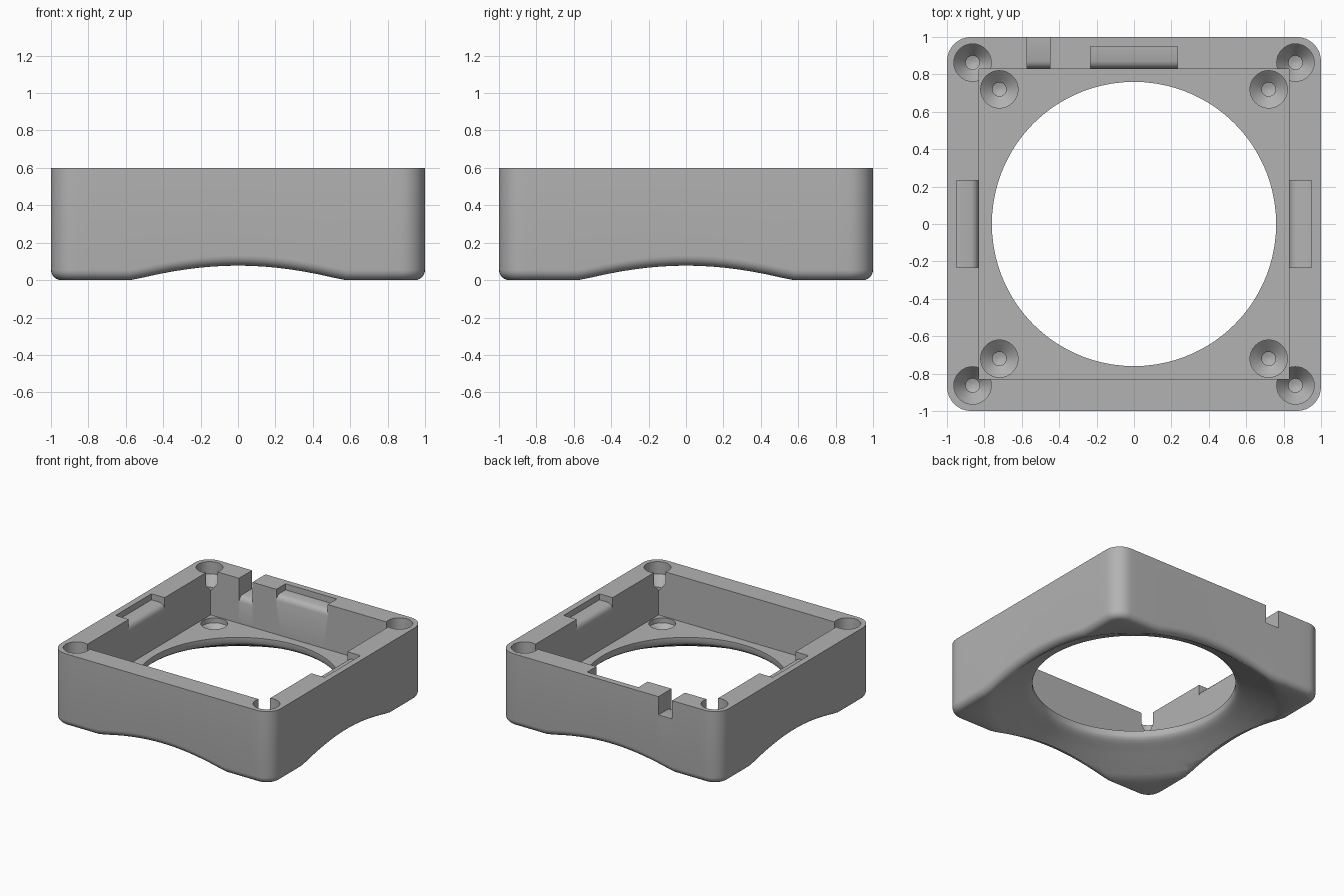
import bpy, bmesh, math
from mathutils import Matrix, Vector

cube = bpy.data.objects.get("Cube")
if cube:
    bpy.data.objects.remove(cube, do_unlink=True)

HEIGHT, FLOOR, POCKET = 0.6, 0.23, 0.83
CORNER, FILLET, BORE = 0.13, 0.055, 0.76
# Flared bore: radius and height from the floor to the underside
BELL = [(BORE, 0.19), (0.768, 0.175), (0.785, 0.16), (0.81, 0.145),
        (0.85, 0.127), (0.9, 0.101), (0.95, 0.075), (1.0, 0.05), (1.05, 0.025), (1.1, 0.0)]

grey = bpy.data.materials.new("plain grey")
grey.use_nodes = True
colour = (0.45, 0.45, 0.45, 1)
grey.diffuse_color = colour
grey.node_tree.nodes["Principled BSDF"].inputs["Base Color"].default_value = colour


def make_object(name, bm):
    bmesh.ops.recalc_face_normals(bm, faces=bm.faces)
    mesh = bpy.data.meshes.new(name)
    bm.to_mesh(mesh)
    bm.free()
    mesh.materials.append(grey)
    obj = bpy.data.objects.new(name, mesh)
    bpy.context.collection.objects.link(obj)
    return obj


def rounded_square(inset, arc=8, side=24):
    """Outline of the body, pulled in by inset."""
    pts, c, r = [], 1 - CORNER, CORNER - inset
    for q in range(4):
        turn = Matrix.Rotation(q * math.pi / 2, 2)
        for k in range(arc + 1):
            a = k / arc * math.pi / 2
            pts.append(turn @ Vector((c + r * math.cos(a), c + r * math.sin(a))))
        for k in range(1, side):
            pts.append(turn @ Vector((c - 2 * c * k / side, c + r)))
    return pts


def bell_height(r):
    for (r0, z0), (r1, z1) in zip(BELL, BELL[1:]):
        if r <= r1:
            return z0 + (z1 - z0) * (r - r0) / (r1 - r0)
    return 0.0


def build_body():
    """Loft rings: outer wall, underside, bore, floor, pocket wall."""
    inner = rounded_square(FILLET)
    low = [bell_height(p.length) for p in inner]
    rings = [[(p.x, p.y, HEIGHT) for p in rounded_square(0)]]
    for k in range(7):
        a = k / 6 * math.pi / 2
        outline = rounded_square(FILLET * (1 - math.cos(a)))
        rings.append([(p.x, p.y, z + FILLET * (1 - math.sin(a))) for p, z in zip(outline, low)])
    for r, _ in reversed(BELL):
        ring = []
        for p in inner:
            q = p * min(1, r / p.length)
            ring.append((q.x, q.y, bell_height(q.length)))
        rings.append(ring)
    rings.append([(*(p * BORE / p.length), FLOOR) for p in inner])
    for z in (FLOOR, HEIGHT):
        rings.append([(*(p * POCKET / max(abs(p.x), abs(p.y))), z) for p in inner])
    bm = bmesh.new()
    loops = [[bm.verts.new(co) for co in ring] for ring in rings]
    n = len(inner)
    for a, b in zip(loops, loops[1:] + loops[:1]):
        for i in range(n):
            j = (i + 1) % n
            bm.faces.new((a[i], a[j], b[j], b[i]))
    bmesh.ops.remove_doubles(bm, verts=bm.verts, dist=0.0005)
    bmesh.ops.dissolve_degenerate(bm, edges=bm.edges, dist=0.0005)
    return make_object("fan_housing", bm)


def screw_cutter(name, x, y, profile, sides=32):
    """Turn a (radius, height) profile into a closed screw seat."""
    bm = bmesh.new()
    loops = [[bm.verts.new((x + r * math.cos(2 * math.pi * k / sides),
                            y + r * math.sin(2 * math.pi * k / sides), z))
              for k in range(sides)] for r, z in profile]
    for a, b in zip(loops, loops[1:]):
        for i in range(sides):
            j = (i + 1) % sides
            bm.faces.new((a[i], a[j], b[j], b[i]))
    bm.faces.new(loops[0])
    bm.faces.new(loops[-1])
    return make_object(name, bm)


def notch_cutter(name, section, x0, x1, turn=0):
    """Extrude a (depth, height) section along the rim, then turn it to a side."""
    bm = bmesh.new()
    face = bm.faces.new([bm.verts.new((x0, y, z)) for y, z in section])
    out = bmesh.ops.extrude_face_region(bm, geom=[face])["geom"]
    moved = [v for v in out if isinstance(v, bmesh.types.BMVert)]
    bmesh.ops.translate(bm, verts=moved, vec=(x1 - x0, 0, 0))
    bm.transform(Matrix.Rotation(turn, 4, "Z"))
    return make_object(name, bm)


def cut(body, cutter):
    cutter.hide_render = True
    mod = body.modifiers.new("cut", "BOOLEAN")
    mod.operation, mod.solver, mod.object = "DIFFERENCE", "EXACT", cutter
    bpy.ops.object.modifier_apply(modifier=mod.name)
    bpy.data.objects.remove(cutter, do_unlink=True)


def seat(top, wall, cone, tip):
    """Countersunk screw seat profile."""
    return [(0.1, top + 0.05), (0.1, wall), (0.037, cone), (0.037, tip), (0.01, tip - 0.01)]


def rim_section(outer, z):
    """Flat rim recess that rolls down into the pocket."""
    return [(outer, 0.7), (outer, z), (0.87, z), (0.85, z - 0.008),
            (0.837, z - 0.022), (0.829, z - 0.045), (0.8, z - 0.045), (0.8, 0.7)]


housing = build_body()
bpy.context.view_layer.objects.active = housing
housing.select_set(True)

# Screw seats in the rim corners and in the floor
for sx in (-1, 1):
    for sy in (-1, 1):
        cut(housing, screw_cutter("rim_seat", sx * 0.863, sy * 0.863, seat(HEIGHT, 0.5, 0.42, 0.37)))
        cut(housing, screw_cutter("floor_seat", sx * 0.72, sy * 0.72, seat(FLOOR, 0.19, 0.135, 0.09)))

# Finger recesses on all four sides and the cable slot at the back
for q in range(4):
    cut(housing, notch_cutter("rim_recess", rim_section(0.95, 0.55), -0.233, 0.233, q * math.pi / 2))
cut(housing, notch_cutter("cable_slot", rim_section(1.1, 0.45), -0.572, -0.45))

bpy.ops.object.shade_smooth_by_angle(angle=math.radians(32))
